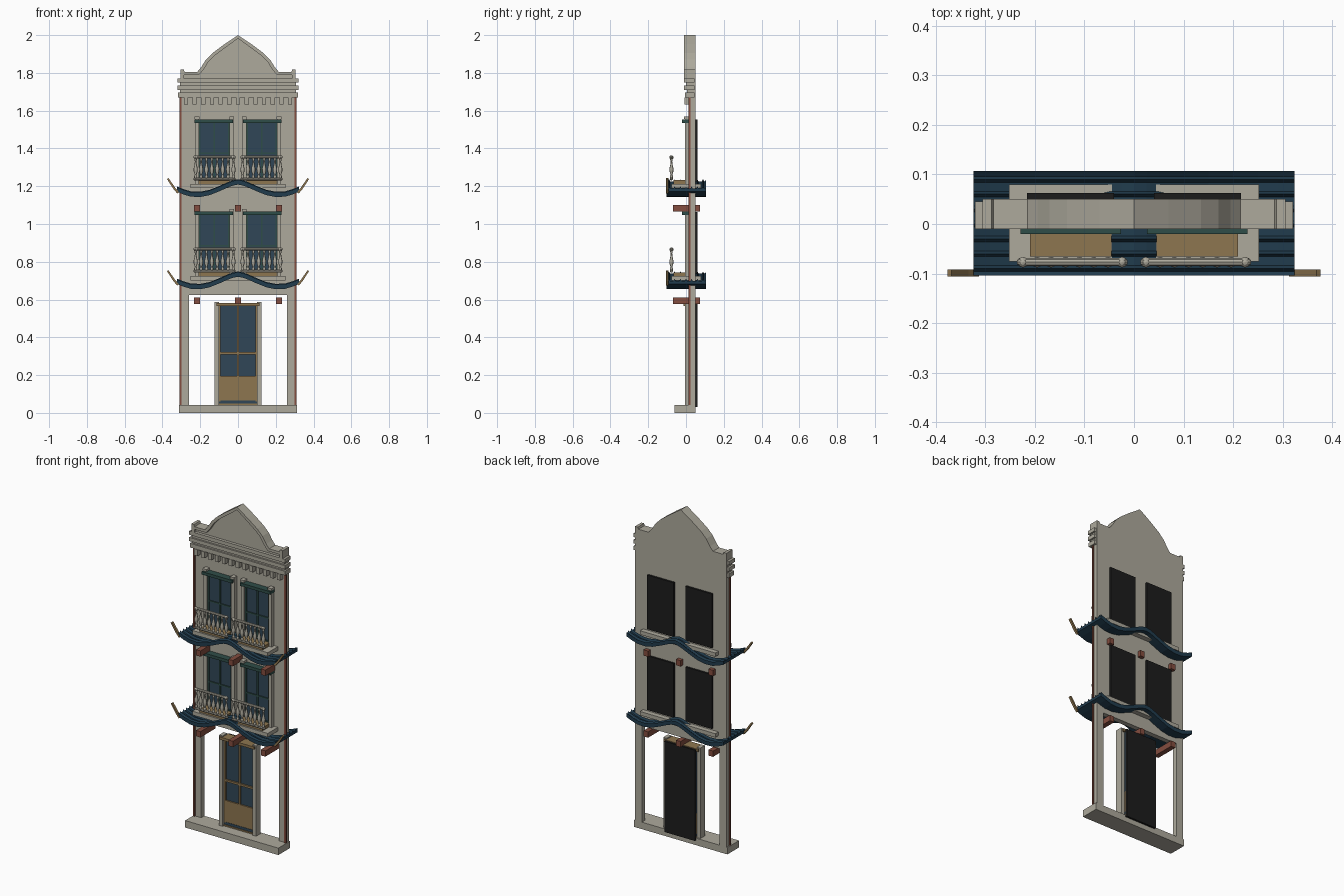
import bpy, bmesh, math
from mathutils import Matrix, Vector

if "Cube" in bpy.data.objects:
    bpy.data.objects.remove(bpy.data.objects["Cube"])


def mat(name, rgb):
    m = bpy.data.materials.new(name)
    m.diffuse_color = (*rgb, 1)
    m.use_nodes = True
    m.node_tree.nodes["Principled BSDF"].inputs["Base Color"].default_value = m.diffuse_color
    return m


STONE = mat("pale stone", (0.42, 0.40, 0.335))
GLASS = mat("blue glass", (0.03, 0.062, 0.095))
TILE = mat("navy tile", (0.015, 0.045, 0.075))
WOOD = mat("tan wood", (0.27, 0.18, 0.08))
GREEN = mat("dark green", (0.028, 0.075, 0.065))
BRICK = mat("red brown", (0.23, 0.075, 0.05))
BLACK = mat("black", (0.012, 0.012, 0.012))


def finish(name, bm, m, smooth=False):
    bmesh.ops.recalc_face_normals(bm, faces=bm.faces)
    me = bpy.data.meshes.new(name)
    bm.to_mesh(me)
    bm.free()
    me.materials.append(m)
    ob = bpy.data.objects.new(name, me)
    bpy.context.collection.objects.link(ob)
    if smooth:
        me.polygons.foreach_set("use_smooth", [True] * len(me.polygons))
    return ob


def boxes(name, m, items):
    """Each item is x0, x1, y0, y1, z0, z1."""
    bm = bmesh.new()
    for x0, x1, y0, y1, z0, z1 in items:
        c = Vector(((x0 + x1) / 2, (y0 + y1) / 2, (z0 + z1) / 2))
        s = Matrix.Diagonal((x1 - x0, y1 - y0, z1 - z0, 1))
        bmesh.ops.create_cube(bm, size=1, matrix=Matrix.Translation(c) @ s)
    return finish(name, bm, m)


def mirrored(items):
    return items + [(-b, -a, *r) for a, b, *r in items]


def plate(name, m, outlines, y0, y1):
    """Extrude outlines in the xz plane from y0 to y1."""
    bm = bmesh.new()
    for pts in outlines:
        f = bm.faces.new([bm.verts.new((x, y0, z)) for x, z in pts])
        g = bmesh.ops.extrude_face_region(bm, geom=[f])
        for v in g["geom"]:
            if isinstance(v, bmesh.types.BMVert):
                v.co.y = y1
    return finish(name, bm, m)


def loft(bm, rings):
    """Skin a list of closed rings and cap both ends."""
    vs = [[bm.verts.new(p) for p in r] for r in rings]
    n = len(vs[0])
    for a, b in zip(vs, vs[1:]):
        for i in range(n):
            bm.faces.new((a[i], a[(i + 1) % n], b[(i + 1) % n], b[i]))
    bm.faces.new(vs[0])
    bm.faces.new(vs[-1])


# Wall, pillars and base step
boxes("wall", STONE, [(-0.305, 0.305, 0.02, 0.05, 0.625, 1.79)])
boxes("pillars", STONE, mirrored([(0.26, 0.305, 0.02, 0.05, 0.04, 0.625)]))
boxes("base_step", STONE, [(-0.312, 0.312, -0.06, 0.05, 0, 0.042)])
boxes("corner_strips", BRICK, mirrored([(0.299, 0.311, 0.014, 0.024, 0.042, 1.67)]))

# Cornice mouldings and dentils
boxes("cornice", STONE, [(-0.318, 0.318, -0.005, 0.045, 1.67, 1.695),
                         (-0.308, 0.308, 0.005, 0.045, 1.695, 1.71),
                         (-0.32, 0.32, -0.01, 0.045, 1.71, 1.732),
                         (-0.308, 0.308, 0.0, 0.045, 1.732, 1.748),
                         (-0.32, 0.32, -0.01, 0.045, 1.748, 1.77)])
boxes("dentils", STONE, [(x - 0.011, x + 0.011, -0.008, 0.02, 1.632, 1.67)
                         for x in [-0.276 + 0.046 * i for i in range(13)]])

# Gable with a raised border
half = [(0.305, 1.77), (0.305, 1.818), (0.287, 1.818), (0.283, 1.806), (0.215, 1.806),
        (0.195, 1.83), (0.17, 1.87), (0.135, 1.905), (0.07, 1.953), (0, 2.0)]
inner = [(0.285, 1.77), (0.285, 1.79), (0.28, 1.79), (0.275, 1.79), (0.206, 1.79),
         (0.182, 1.818), (0.157, 1.858), (0.125, 1.89), (0.065, 1.935), (0, 1.982)]
outline = half + [(-x, z) for x, z in half[-2::-1]]
plate("gable", STONE, [outline], 0.008, 0.05)
strips = []
for s in (1, -1):
    for i in range(len(half) - 1):
        q = [half[i], half[i + 1], inner[i + 1], inner[i]]
        strips.append([(s * x, z) for x, z in q])
plate("gable_border", STONE, strips, -0.01, 0.008)

# Front door
boxes("door_jambs", STONE, mirrored([(0.1, 0.124, -0.004, 0.04, 0.042, 0.588)]))
boxes("door_lintel", WOOD, [(-0.115, 0.115, -0.012, 0.05, 0.566, 0.582)])
boxes("door_glass", GLASS, [(-0.1, 0.1, 0.02, 0.05, 0.19, 0.566)])
boxes("door_panel", WOOD, [(-0.1, 0.1, 0.012, 0.05, 0.065, 0.195)])
boxes("door_bars", WOOD, mirrored([(0.092, 0.1, 0.01, 0.02, 0.06, 0.566)]) +
      [(-0.005, 0.005, 0.01, 0.02, 0.195, 0.566), (-0.1, 0.1, 0.01, 0.02, 0.31, 0.322),
       (-0.1, 0.1, 0.005, 0.05, 0.042, 0.05)])
boxes("door_threshold", GLASS, [(-0.1, 0.1, 0.01, 0.05, 0.05, 0.065)])
boxes("door_back", BLACK, [(-0.102, 0.102, 0.05, 0.062, 0.03, 0.578)])

# Canopy centre line, right half
curve = [(0, 0.066), (0.025, 0.061), (0.05, 0.052), (0.1, 0.03), (0.15, 0.01), (0.2, 0),
         (0.25, 0.002), (0.29, 0.014), (0.324, 0.028)]
curve = [(-x, z) for x, z in curve[:0:-1]] + curve

# Turned baluster: radius, height
turned = [(0.008, 0), (0.008, 0.012), (0.004, 0.018), (0.010, 0.035), (0.011, 0.05),
          (0.006, 0.072), (0.004, 0.09), (0.007, 0.1), (0.004, 0.11)]

for tag, d in (("upper", 0.0), ("lower", -0.488)):
    # Windows
    boxes(tag + "_window_jambs", STONE, mirrored(
        [(a, a + 0.022, -0.004, 0.02, 1.21 + d, 1.56 + d) for a in (0.022, 0.206)] +
        [(a, a + 0.026, -0.01, 0.02, 1.555 + d, 1.568 + d) for a in (0.02, 0.204)]))
    boxes(tag + "_window_lintels", GREEN,
          mirrored([(0.026, 0.229, -0.02, 0.02, 1.536 + d, 1.554 + d)]))
    boxes(tag + "_window_glass", GLASS,
          mirrored([(0.044, 0.206, 0.012, 0.02, 1.22 + d, 1.537 + d)]))
    boxes(tag + "_window_bars", GREEN, mirrored(
        [(a, a + 0.008, 0.005, 0.013, 1.22 + d, 1.537 + d) for a in (0.044, 0.121, 0.198)] +
        [(0.044, 0.206, 0.006, 0.013, z + d, z + 0.008 + d) for z in (1.23, 1.37)]))
    boxes(tag + "_window_backs", BLACK,
          mirrored([(0.04, 0.216, 0.05, 0.062, 1.225 + d, 1.552 + d)]))

    # Balcony slab, floor and railing
    boxes(tag + "_balcony_slab", STONE, [(-0.252, 0.252, -0.076, 0.08, 1.19 + d, 1.213 + d)])
    boxes(tag + "_balcony_floors", WOOD,
          mirrored([(0.045, 0.21, -0.066, 0.02, 1.213 + d, 1.232 + d)]))
    bm = bmesh.new()
    for s in (-1, 1):
        for i in range(8):
            cx = s * (0.024 + i * 0.0286)
            loft(bm, [[(cx + r * math.cos(k * math.pi / 4), -0.077 + r * math.sin(k * math.pi / 4),
                        1.242 + d + h) for k in range(8)] for r, h in turned])
    finish(tag + "_balusters", bm, STONE, True)
    bm = bmesh.new()
    for s in (-1, 1):
        for z, r in ((1.238, 0.008), (1.355, 0.008)):
            ends = ((0.013, 0.5), (0.018, 1), (0.23, 1), (0.236, 0.5))
            loft(bm, [[(s * x, -0.077 + r * q * math.cos(k * math.pi / 4),
                        z + d + r * q * math.sin(k * math.pi / 4)) for k in range(8)]
                      for x, q in ends])
    for s in (-1, 1):
        for x in (0.024, 0.224):
            bmesh.ops.create_uvsphere(bm, u_segments=8, v_segments=6, radius=0.011,
                                      matrix=Matrix.Translation((s * x, -0.077, 1.353 + d)))
    finish(tag + "_railings", bm, STONE)

    # Curved canopy with tile ribs
    section = [(-0.104, 0), (-0.104, 0.024)]
    for i in range(7):
        y = -0.09 + i * 0.03
        section += [(y - 0.006, 0.016), (y, 0.028), (y + 0.006, 0.016)]
    section += [(0.107, 0.024), (0.107, 0)]
    bm = bmesh.new()
    loft(bm, [[(x, y, 1.143 + d + z + h) for y, h in section] for x, z in curve])
    finish(tag + "_canopy", bm, TILE)

    # Upturned horns at the canopy corners
    horn = [(0.312, 1.168), (0.322, 1.162), (0.342, 1.186), (0.376, 1.238), (0.368, 1.243),
            (0.334, 1.194)]
    plate(tag + "_horns", WOOD, [[(s * x, z + d) for x, z in horn] for s in (1, -1)],
          -0.106, -0.092)

    # Projecting beams under the canopy
    boxes(tag + "_beams", BRICK, [(x - 0.015, x + 0.015, -0.07, 0.073, 1.065 + d, 1.1 + d)
                                  for x in (-0.217, 0, 0.217)])
